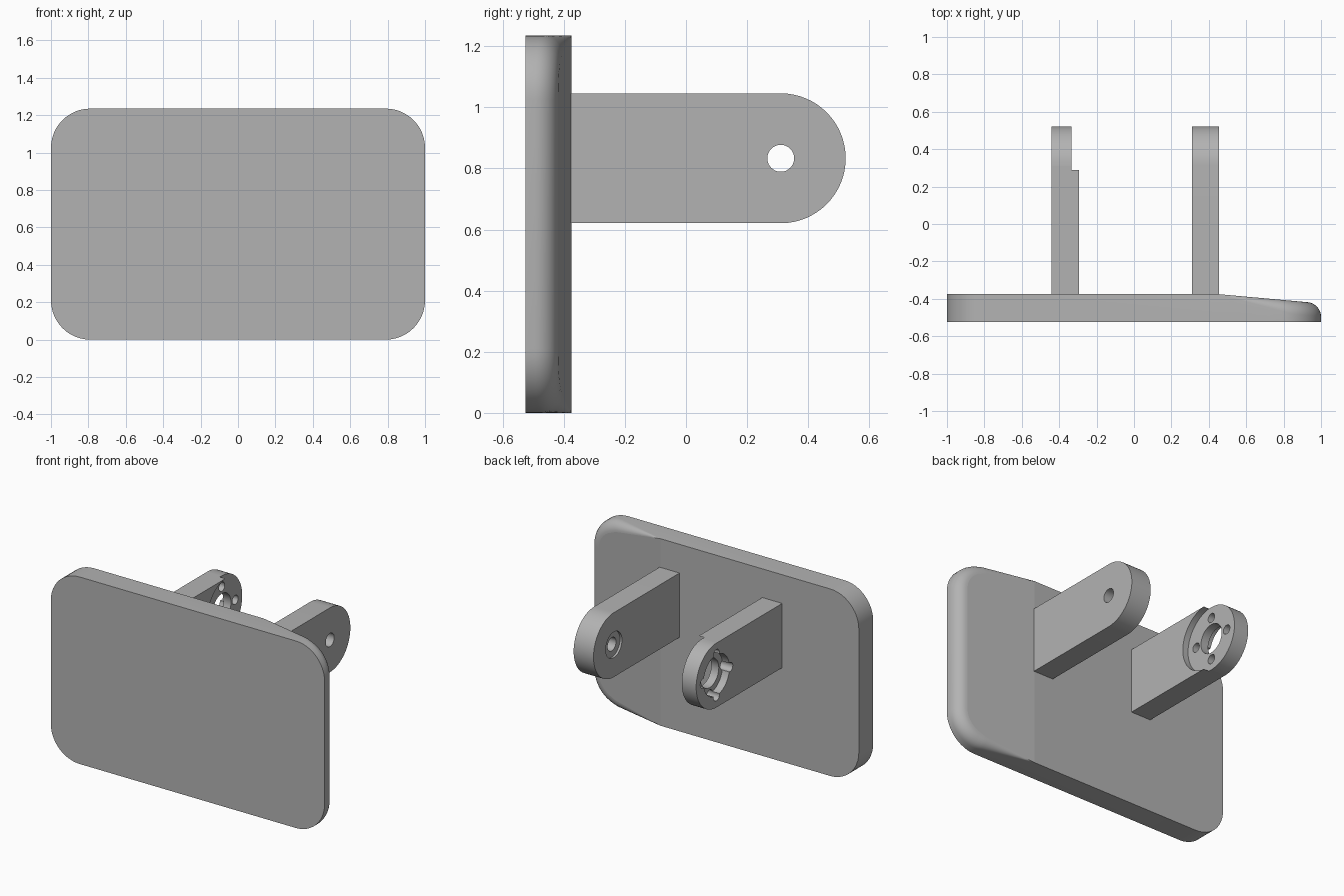
import bpy, bmesh, math
from mathutils import Vector

cube = bpy.data.objects.get("Cube")
if cube:
    bpy.data.objects.remove(cube, do_unlink=True)

GREY = (0.45, 0.45, 0.45, 1)
grey = bpy.data.materials.new("plain grey")
grey.use_nodes = True
grey.diffuse_color = GREY
grey.node_tree.nodes["Principled BSDF"].inputs["Base Color"].default_value = GREY


def make_object(name, bm):
    bmesh.ops.recalc_face_normals(bm, faces=bm.faces)
    mesh = bpy.data.meshes.new(name)
    bm.to_mesh(mesh)
    bm.free()
    mesh.materials.append(grey)
    obj = bpy.data.objects.new(name, mesh)
    bpy.context.collection.objects.link(obj)
    return obj


def smooth(obj):
    bpy.ops.object.select_all(action='DESELECT')
    obj.select_set(True)
    bpy.context.view_layer.objects.active = obj
    bpy.ops.object.shade_smooth_by_angle(angle=math.radians(35))
    for p in obj.data.polygons:
        if len(p.vertices) > 4:
            p.use_smooth = False


# Plate: rounded rectangle whose back slopes and rounds off towards +x
FRONT, BACK, HEIGHT, CORNER, CREASE = -0.525, -0.375, 1.235, 0.21, 0.45


def back_y(x):
    return BACK - 0.09 * max(0, x - CREASE)


def fillet(x):
    return 0.07 * min(1, max(0, (x - CREASE) / 0.4))


def plate_outline():
    pts = []
    for cx, cz, start in ((1 - CORNER, HEIGHT - CORNER, 0), (CORNER - 1, HEIGHT - CORNER, 90),
                          (CORNER - 1, CORNER, 180), (1 - CORNER, CORNER, 270)):
        for i in range(13):
            a = math.radians(start + 7.5 * i)
            n = Vector((math.cos(a), math.sin(a)))
            pts.append((Vector((cx, cz)) + n * CORNER, n))
        if start in (0, 180):
            side = 1 if start == 0 else -1
            steps = [CREASE + (1 - CORNER - CREASE) * i / 5 for i in range(5)]
            for x in (reversed(steps) if side > 0 else steps):
                pts.append((Vector((x, HEIGHT if side > 0 else 0)), Vector((0, side))))
    return pts


bm = bmesh.new()
outline = plate_outline()
rings = [[bm.verts.new((p.x, FRONT, p.y)) for p, n in outline]]
for k in range(9):
    a = math.radians(90 * k / 8)
    ring = []
    for p, n in outline:
        r = fillet(p.x)
        q = p - n * r * (1 - math.cos(a))
        ring.append(bm.verts.new((q.x, back_y(q.x) - r * (1 - math.sin(a)), q.y)))
    rings.append(ring)
count = len(outline)
for lower, upper in zip(rings, rings[1:]):
    for i in range(count):
        j = (i + 1) % count
        bm.faces.new((lower[i], lower[j], upper[j], upper[i]))
bm.faces.new(rings[0])
last = rings[-1]
on_crease = [i for i, (p, n) in enumerate(outline) if abs(p.x - CREASE) < 1e-5]
a, b = on_crease
bm.faces.new(last[a:b + 1])
bm.faces.new(last[b:] + last[:a + 1])
bmesh.ops.remove_doubles(bm, verts=bm.verts, dist=1e-5)
smooth(make_object("plate", bm))

# Arms: flat bars with a round end about the pivot
PIVOT_Y, PIVOT_Z, RADIUS = 0.31, 0.833, 0.2125


def make_arm(name, x0, x1):
    bm = bmesh.new()
    prof = [(BACK - 0.01, PIVOT_Z - RADIUS)]
    for i in range(33):
        a = math.radians(-90 + 180 * i / 32)
        prof.append((PIVOT_Y + RADIUS * math.cos(a), PIVOT_Z + RADIUS * math.sin(a)))
    prof.append((BACK - 0.01, PIVOT_Z + RADIUS))
    face = bm.faces.new([bm.verts.new((x0, y, z)) for y, z in prof])
    ext = bmesh.ops.extrude_face_region(bm, geom=[face])
    verts = [v for v in ext["geom"] if isinstance(v, bmesh.types.BMVert)]
    bmesh.ops.translate(bm, verts=verts, vec=(x1 - x0, 0, 0))
    return make_object(name, bm)


def drill(obj, x0, x1, radius, dy=0, dz=0, sides=48):
    bm = bmesh.new()
    bmesh.ops.create_cone(bm, cap_ends=True, segments=sides, radius1=radius,
                          radius2=radius, depth=x1 - x0)
    for v in bm.verts:
        x, y, z = v.co
        v.co = ((x0 + x1) / 2 + z, PIVOT_Y + dy + x, PIVOT_Z + dz + y)
    cutter = make_object("cutter", bm)
    cutter.hide_render = True
    mod = obj.modifiers.new("drill", 'BOOLEAN')
    mod.operation = 'DIFFERENCE'
    mod.solver = 'EXACT'
    mod.object = cutter
    bpy.context.view_layer.objects.active = obj
    bpy.ops.object.modifier_apply(modifier=mod.name)
    bpy.data.objects.remove(cutter, do_unlink=True)


# Plain arm with a pivot hole and a shallow round recess inside
left_arm = make_arm("left_arm", 0.31, 0.455)
drill(left_arm, 0.2, 0.325, 0.085)
drill(left_arm, 0.2, 0.6, 0.044)
smooth(left_arm)

# Mounting arm with a round seat inside, a bore and four screw holes
right_arm = make_arm("right_arm", -0.44, -0.295)
drill(right_arm, -0.335, -0.2, 0.2137, sides=96)
drill(right_arm, -0.5, -0.39, 0.135)
drill(right_arm, -0.6, -0.2, 0.095)
for dy, dz in ((0.14, 0), (-0.14, 0), (0, 0.14), (0, -0.14)):
    drill(right_arm, -0.6, -0.2, 0.03, dy, dz, 24)
smooth(right_arm)
